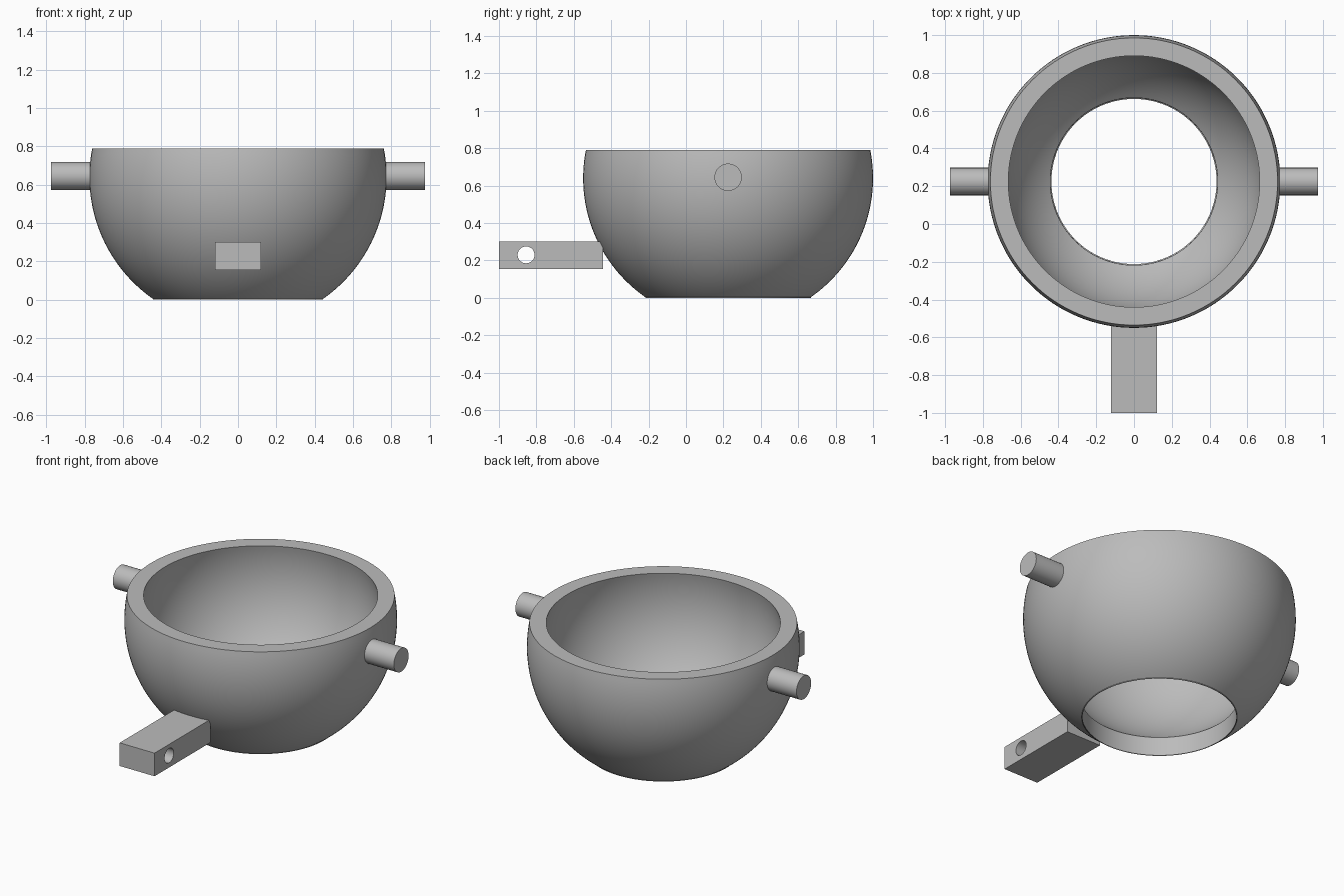
import bpy
import math

cube = bpy.data.objects.get("Cube")
if cube:
    bpy.data.objects.remove(cube, do_unlink=True)

# One plain grey for the whole model
grey = bpy.data.materials.new("plain grey")
grey.use_nodes = True
colour = (0.5, 0.5, 0.5, 1)
grey.diffuse_color = colour
grey.node_tree.nodes["Principled BSDF"].inputs["Base Color"].default_value = colour

CENTRE_Y, CENTRE_Z = 0.225, 0.64
OUTER, INNER, HOLE, RIM_Z = 0.775, 0.682, 0.443, 0.79
SIDES = 128


def finish(obj, name):
    obj.name = name
    obj.data.materials.clear()
    obj.data.materials.append(grey)
    bpy.ops.object.select_all(action='DESELECT')
    obj.select_set(True)
    bpy.context.view_layer.objects.active = obj
    bpy.ops.object.shade_smooth_by_angle(angle=math.radians(30))
    return obj


def rod_along_x(radius, length, location):
    bpy.ops.mesh.primitive_cylinder_add(vertices=48, radius=radius, depth=length,
                                        location=location, rotation=(0, math.pi / 2, 0))
    return bpy.context.object


def arc(radius, z_from, z_to, steps=32):
    """Points (r, z) on a sphere wall between two heights, evenly spaced by angle."""
    a = math.asin((z_from - CENTRE_Z) / radius)
    b = math.asin((z_to - CENTRE_Z) / radius)
    angles = [a + (b - a) * i / steps for i in range(steps + 1)]
    return [(radius * math.cos(t), CENTRE_Z + radius * math.sin(t)) for t in angles]


# Bowl: closed wall section (outer arc, flat rim, inner arc, straight drain hole) lathed around
ledge_z = CENTRE_Z - math.sqrt(INNER ** 2 - HOLE ** 2)
section = arc(OUTER, 0, RIM_Z) + arc(INNER, RIM_Z, ledge_z) + [(HOLE - 0.001, 0)]
count = len(section)
verts = [(r * math.cos(2 * math.pi * s / SIDES), r * math.sin(2 * math.pi * s / SIDES), z)
         for s in range(SIDES) for r, z in section]
faces = []
for s in range(SIDES):
    here, there = s * count, (s + 1) % SIDES * count
    for i in range(count):
        j = (i + 1) % count
        faces.append((here + i, there + i, there + j, here + j))
mesh = bpy.data.meshes.new("bowl")
mesh.from_pydata(verts, [], faces)
bowl = bpy.data.objects.new("bowl", mesh)
bowl.location.y = CENTRE_Y
bpy.context.collection.objects.link(bowl)
finish(bowl, "bowl")

# Pivot pegs, set into the wall on both sides
for side, name in ((1, "left_peg"), (-1, "right_peg")):
    finish(rod_along_x(0.073, 0.255, (side * 0.8475, CENTRE_Y, 0.645)), name)

# Front arm with a pin hole drilled through it sideways
bpy.ops.mesh.primitive_cube_add(size=1, location=(0, -0.7225, 0.228))
arm = bpy.context.object
arm.scale = (0.242, 0.555, 0.145)
bpy.ops.object.transform_apply(location=False, rotation=False, scale=True)
drill = rod_along_x(0.045, 0.5, (0, -0.855, 0.23))
drill.hide_render = True
cut = arm.modifiers.new("pin hole", 'BOOLEAN')
cut.operation = 'DIFFERENCE'
cut.solver = 'EXACT'
cut.object = drill
bpy.context.view_layer.objects.active = arm
bpy.ops.object.modifier_apply(modifier=cut.name)
bpy.data.objects.remove(drill, do_unlink=True)
finish(arm, "front_arm")
